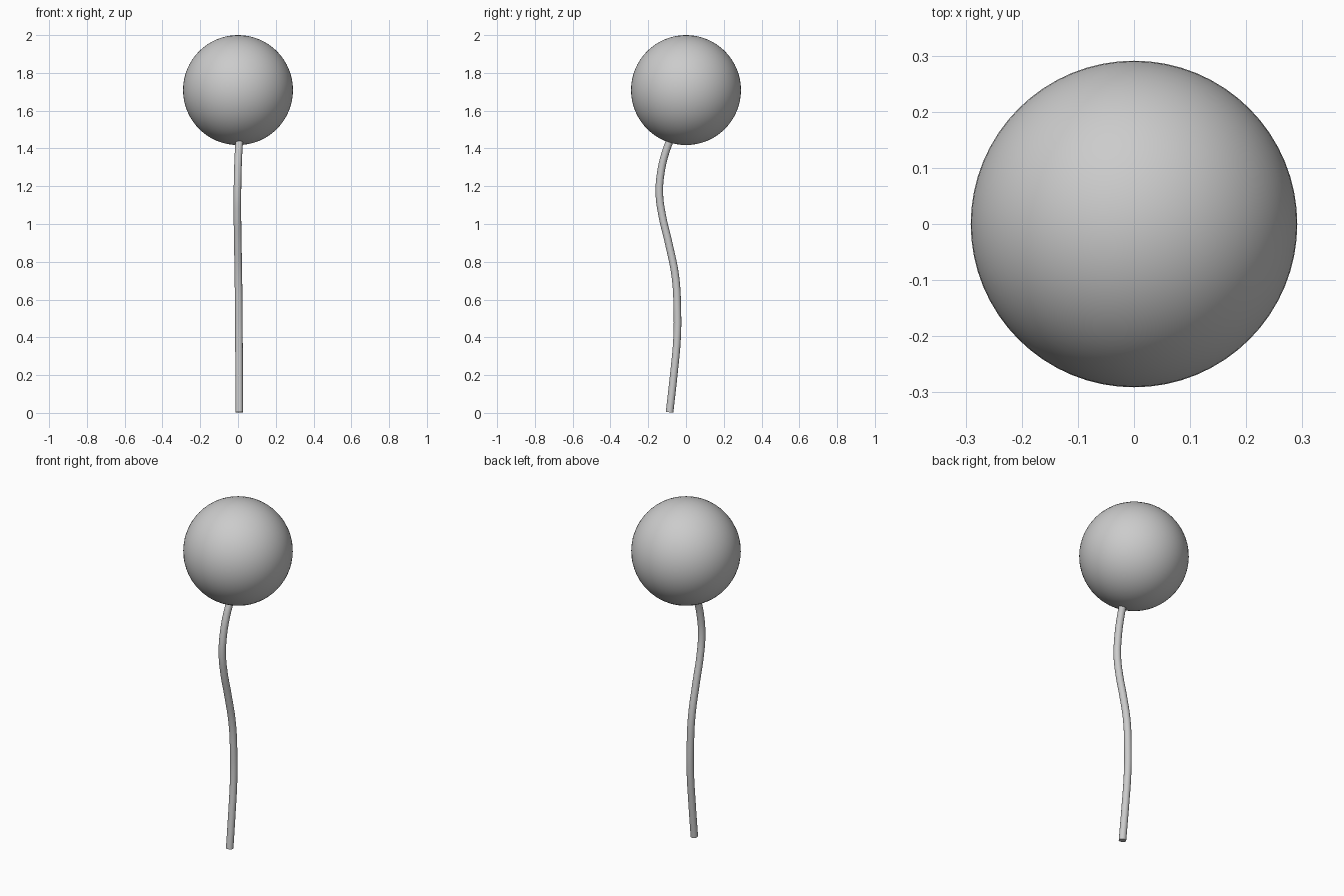
import bpy

if "Cube" in bpy.data.objects:
    bpy.data.objects.remove(bpy.data.objects["Cube"])

# Round head
bpy.ops.mesh.primitive_uv_sphere_add(segments=64, ring_count=32, radius=0.291, location=(0, 0, 1.709))
head = bpy.context.object
head.name = "ball_head"
bpy.ops.object.shade_smooth()

# Wavy stem: tube swept along a gentle S path, ending just inside the head
path = [(0.007, -0.087, 0.003), (0.006, -0.065, 0.2), (0.005, -0.047, 0.4),
        (0.004, -0.046, 0.55), (0.002, -0.056, 0.72), (-0.001, -0.092, 0.9),
        (-0.003, -0.125, 1.04), (-0.003, -0.141, 1.16), (-0.001, -0.132, 1.28),
        (0.003, -0.108, 1.38), (0.008, -0.078, 1.46)]
curve = bpy.data.curves.new("stem", "CURVE")
curve.dimensions = "3D"
curve.bevel_depth = 0.02
curve.bevel_resolution = 6
curve.resolution_u = 8
curve.use_fill_caps = True
spline = curve.splines.new("BEZIER")
spline.bezier_points.add(len(path) - 1)
for point, co in zip(spline.bezier_points, path):
    point.co = co
    point.handle_left_type = point.handle_right_type = "AUTO"
stem = bpy.data.objects.new("stem", curve)
bpy.context.collection.objects.link(stem)

# Mesh the stem, keeping the cap edges crisp
bpy.ops.object.select_all(action="DESELECT")
stem.select_set(True)
bpy.context.view_layer.objects.active = stem
bpy.ops.object.convert(target="MESH")
bpy.ops.object.shade_smooth_by_angle()
